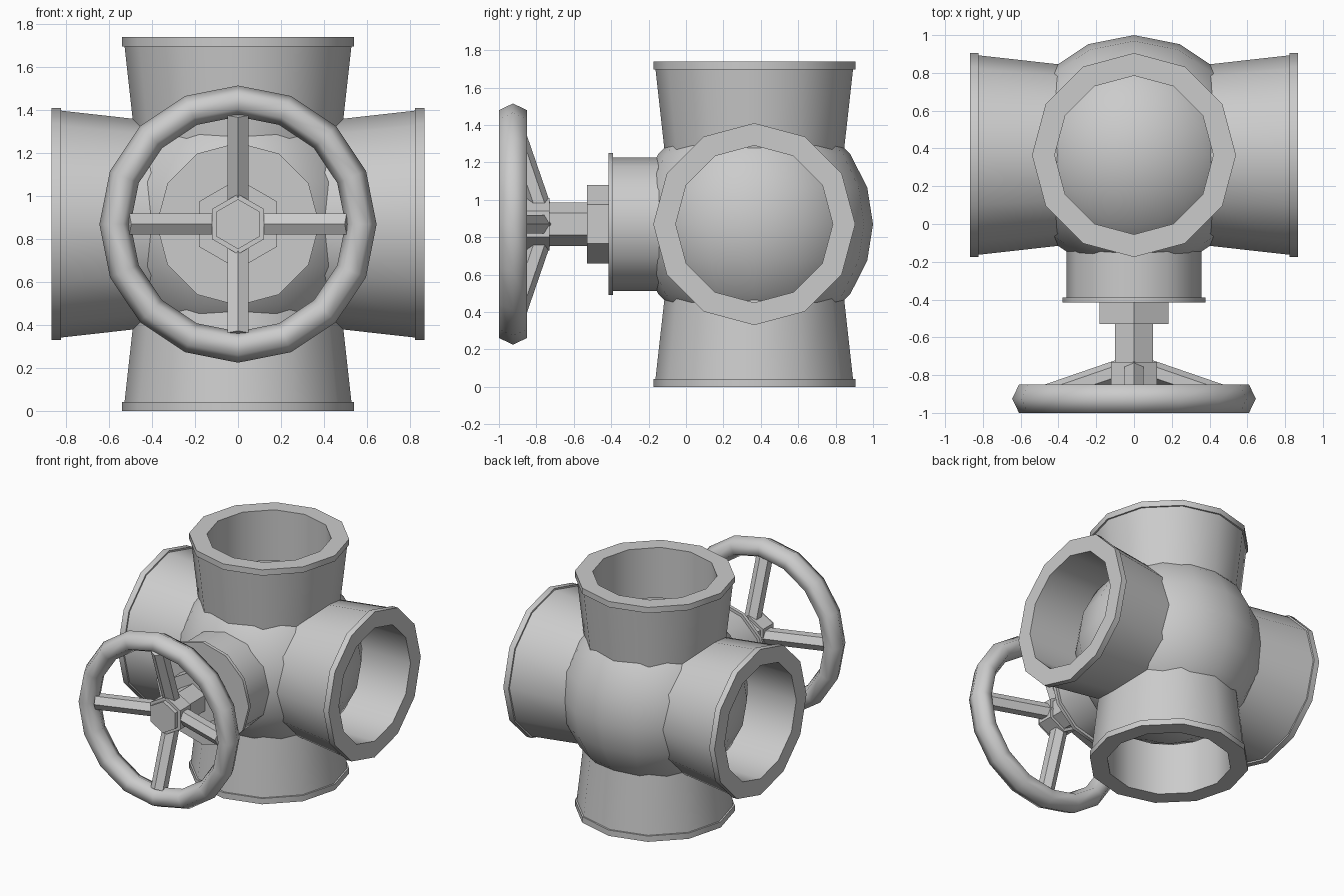
import bpy, bmesh, math
from mathutils import Matrix, Vector

if "Cube" in bpy.data.objects:
    bpy.data.objects.remove(bpy.data.objects["Cube"])

CENTRE = Vector((0, 0.365, 0.87))      # middle of the ball body
AXLE = Vector((0, 0, 0.87))            # stem axis, running along y


def finish(name, bm, matrix, angle):
    bmesh.ops.recalc_face_normals(bm, faces=bm.faces)
    me = bpy.data.meshes.new(name)
    bm.to_mesh(me)
    bm.free()
    me.shade_smooth()
    me.set_sharp_from_angle(angle=math.radians(angle))
    ob = bpy.data.objects.new(name, me)
    ob.matrix_world = matrix
    bpy.context.collection.objects.link(ob)
    return ob


def lathe(name, profile, sides, matrix, tube=False, angle=40):
    """Revolve (distance, radius) points about local z; tube closes the profile loop."""
    bm = bmesh.new()
    rings = []
    for d, r in profile:
        rings.append([bm.verts.new((r * math.cos(a), r * math.sin(a), d))
                      for a in (math.pi / 2 + math.tau * k / sides for k in range(sides))])
    pairs = list(zip(rings, rings[1:]))
    if tube:
        pairs.append((rings[-1], rings[0]))
    else:
        bm.faces.new(rings[0])
        bm.faces.new(rings[-1])
    for a, b in pairs:
        for k in range(sides):
            n = (k + 1) % sides
            bm.faces.new((a[k], a[n], b[n], b[k]))
    return finish(name, bm, matrix, angle)


def aim(origin, direction):
    return Matrix.Translation(origin) @ Vector(direction).to_track_quat('Z', 'Y').to_matrix().to_4x4()


# Ball body
bm = bmesh.new()
bmesh.ops.create_uvsphere(bm, u_segments=16, v_segments=10, radius=0.635)
finish("ball_body", bm, Matrix.Translation(CENTRE), 60)

# Four flared pipes with end flanges
for name, axis, end in (("pipe_top", (0, 0, 1), 0.87), ("pipe_bottom", (0, 0, -1), 0.87),
                        ("pipe_right", (1, 0, 0), 0.867), ("pipe_left", (-1, 0, 0), 0.867)):
    lathe(name, [(0.36, 0.476), (end - 0.043, 0.528), (end - 0.043, 0.54),
                 (end, 0.54), (end, 0.42), (0.36, 0.42)], 12, aim(CENTRE, axis), tube=True)

# Bonnet, nut, stem and hub along the front axis (distance = -y)
front = aim(AXLE, (0, -1, 0))
lathe("bonnet", [(0.0, 0.357), (0.39, 0.357), (0.39, 0.379), (0.415, 0.379)], 12, front)
lathe("stem_nut", [(0.40, 0.21), (0.53, 0.21)], 6, front)
lathe("stem", [(0.50, 0.116), (0.88, 0.116)], 6, front)
lathe("wheel_hub", [(0.73, 0.14), (0.85, 0.14)], 6, front)

# Handwheel rim with a six-sided section
section = [(0.925 + 0.0866 * math.sin(a), 0.5725 + 0.0725 * math.cos(a))
           for a in (math.tau * k / 6 for k in range(6))]
lathe("wheel_rim", section, 16, front, tube=True, angle=180)

# Four slanted hexagonal spokes
start, stop = Vector((0, -0.775, 0.08)), Vector((0, -0.925, 0.515))
for k in range(4):
    turn = Matrix.Translation(AXLE) @ Matrix.Rotation(k * math.pi / 2, 4, 'Y')
    lathe(f"wheel_spoke_{k + 1}", [(0, 0.057), ((stop - start).length, 0.057)], 6,
          turn @ aim(start, stop - start))
